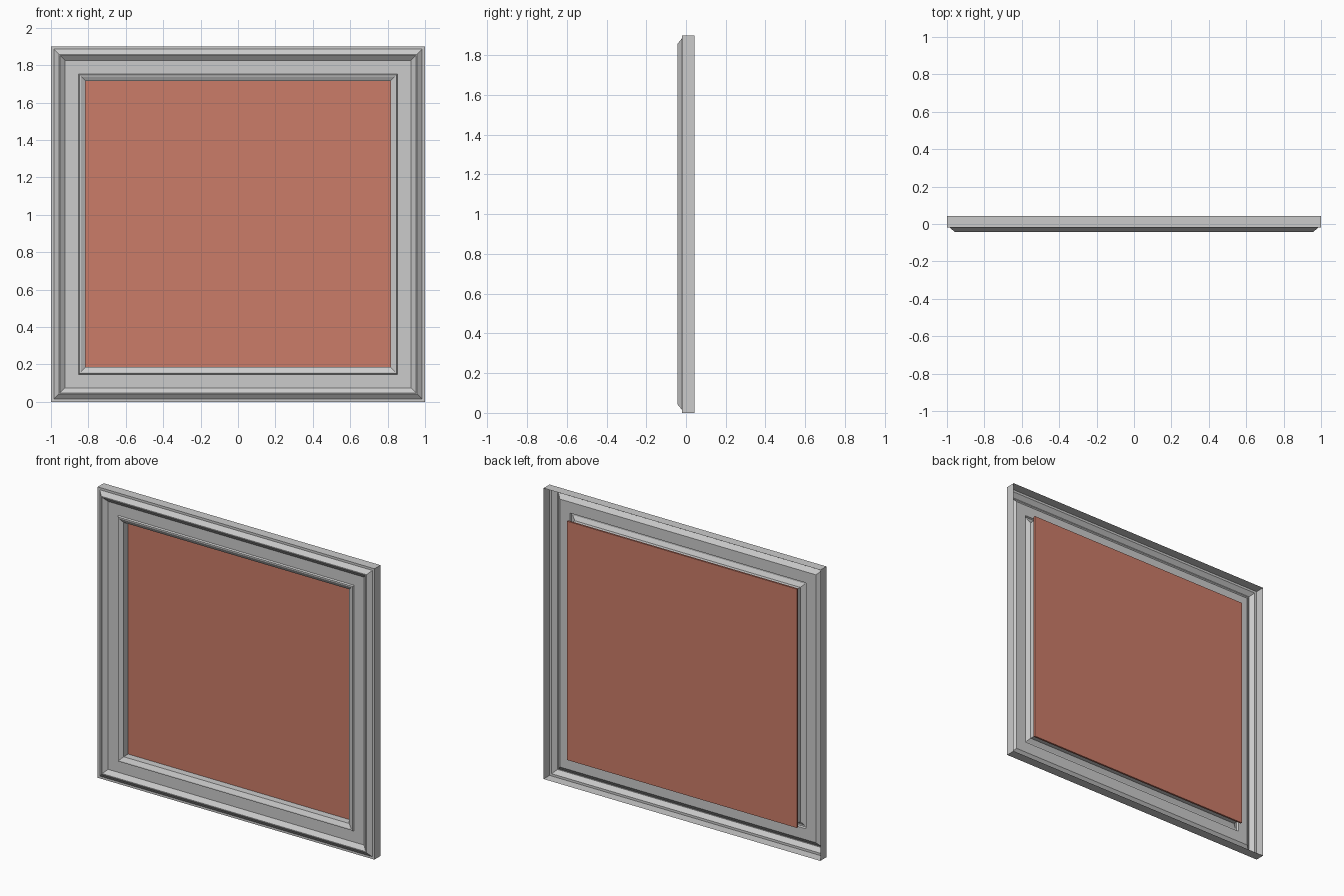
import bpy, bmesh

if "Cube" in bpy.data.objects:
    bpy.data.objects.remove(bpy.data.objects["Cube"])

W, H = 1.0, 1.9   # half width, full height

def sweep_rect(name, profile):
    """Sweep an (inset, y) profile around the rectangle with mitred corners."""
    bm = bmesh.new()
    loops = []
    for d, y in profile:
        x = W - d
        loops.append([bm.verts.new(c) for c in
                      ((-x, y, d), (x, y, d), (x, y, H - d), (-x, y, H - d))])
    for a, b in zip(loops, loops[1:]):
        for i in range(4):
            j = (i + 1) % 4
            bm.faces.new((a[i], a[j], b[j], b[i]))
    me = bpy.data.meshes.new(name)
    bm.to_mesh(me)
    bm.free()
    ob = bpy.data.objects.new(name, me)
    bpy.context.collection.objects.link(ob)
    return ob

# Moulded frame shell, open at the back: side wall, outer ridge, flat, inner bead, rebate
sweep_rect("frame_moulding", [
    (0.0, 0.042), (0.0, -0.02), (0.015, -0.02), (0.042, -0.042), (0.048, -0.042),
    (0.075, -0.02), (0.147, -0.02), (0.152, -0.03), (0.16, -0.03),
    (0.185, -0.016), (0.185, 0.03)])

# Coloured backing panel behind the opening
bpy.ops.mesh.primitive_cube_add(size=1, location=(0, 0.036, H / 2))
panel = bpy.context.object
panel.name = "picture_panel"
panel.scale = (1.66, 0.012, H - 0.34)
mat = bpy.data.materials.new("panel_red")
mat.diffuse_color = (0.6, 0.2, 0.14, 1)
mat.use_nodes = True
mat.node_tree.nodes["Principled BSDF"].inputs["Base Color"].default_value = mat.diffuse_color
panel.data.materials.append(mat)
